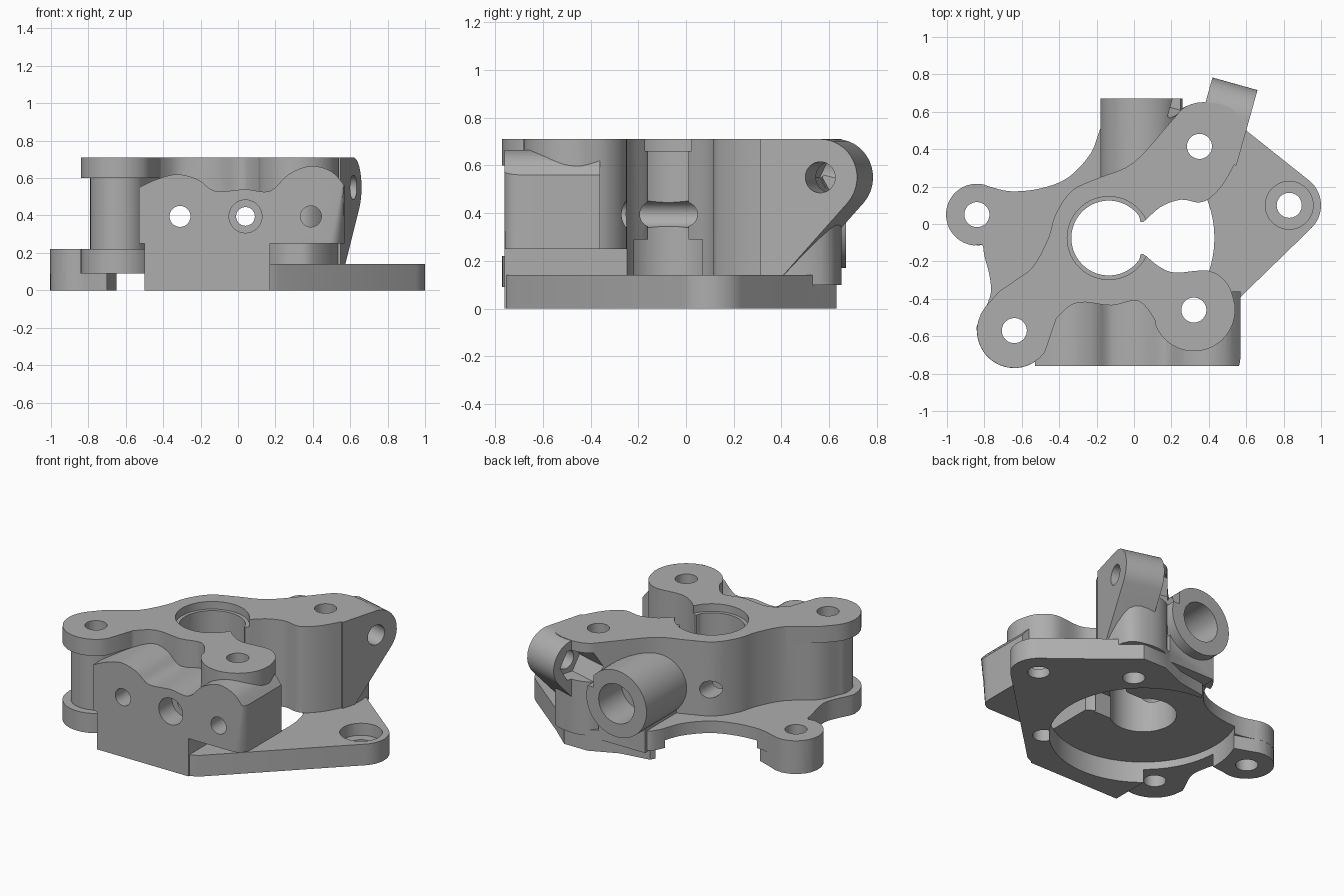
import bpy, bmesh
from math import sin, cos, pi, radians
from mathutils import Matrix

old = bpy.data.objects.get("Cube")
if old:
    bpy.data.objects.remove(old, do_unlink=True)

grey = bpy.data.materials.new("plain grey")
grey.use_nodes = True
grey.diffuse_color = (0.42, 0.42, 0.42, 1)
grey.node_tree.nodes["Principled BSDF"].inputs["Base Color"].default_value = (0.42, 0.42, 0.42, 1)


def arc(cx, cy, r, a0, a1, n=14):
    angles = [radians(a0 + (a1 - a0) * i / n) for i in range(n + 1)]
    return [(cx + r * cos(a), cy + r * sin(a)) for a in angles]


def circle(cx, cy, r, n=40):
    return arc(cx, cy, r, 0, 360 - 360 / n, n - 1)


def rect(x0, y0, x1, y1):
    return [(x0, y0), (x1, y0), (x1, y1), (x0, y1)]


def spline(pts, closed=True, steps=4):
    """Smooth curve through the points."""
    n, out = len(pts), []
    for i in range(n if closed else n - 1):
        pick = [(i + k) % n if closed else min(max(i + k, 0), n - 1) for k in (-1, 0, 1, 2)]
        a, b, c, d = (pts[j] for j in pick)
        for s in range(steps):
            t = s / steps
            out.append(tuple(0.5 * (2 * b[k] + (c[k] - a[k]) * t
                       + (2 * a[k] - 5 * b[k] + 4 * c[k] - d[k]) * t * t
                       + (3 * b[k] - a[k] - 3 * c[k] + d[k]) * t ** 3) for k in (0, 1)))
    return out if closed else out + [pts[-1]]


def prism(name, pts, lo, hi, axis="z"):
    place = {"z": lambda p, h: (p[0], p[1], h),
             "y": lambda p, h: (p[0], h, p[1]),
             "x": lambda p, h: (h, p[0], p[1])}[axis]
    bm = bmesh.new()
    low = [bm.verts.new(place(p, lo)) for p in pts]
    top = [bm.verts.new(place(p, hi)) for p in pts]
    bm.faces.new(low)
    bm.faces.new(top)
    for i in range(len(pts)):
        j = (i + 1) % len(pts)
        bm.faces.new((low[i], low[j], top[j], top[i]))
    bmesh.ops.recalc_face_normals(bm, faces=bm.faces)
    mesh = bpy.data.meshes.new(name)
    bm.to_mesh(mesh)
    bm.free()
    mesh.materials.append(grey)
    ob = bpy.data.objects.new(name, mesh)
    bpy.context.collection.objects.link(ob)
    return ob


def combine(target, tool, operation):
    mod = target.modifiers.new("shape", "BOOLEAN")
    mod.operation, mod.object, mod.solver = operation, tool, "EXACT"
    bpy.context.view_layer.objects.active = target
    bpy.ops.object.modifier_apply(modifier=mod.name)
    bpy.data.objects.remove(tool, do_unlink=True)


def add(tool):
    combine(housing, tool, "UNION")


def cut(pts, lo, hi, axis="z", matrix=None):
    tool = prism("cutter", pts, lo, hi, axis)
    tool.hide_render = True
    if matrix:
        tool.matrix_world = matrix
        bpy.context.view_layer.update()
    combine(housing, tool, "DIFFERENCE")


GEAR = (-0.135, -0.075)
BOSS = (-0.64, -0.57)
LUG = (0.32, -0.46)
LEFT_EAR = (-0.84, 0.05)
RIGHT_EAR = (0.83, 0.1)

# Main wall with the keyhole opening between its two arms
outline = ([(0.13, -0.225), (0.22, -0.26), (0.4, -0.25), (0.5, -0.32)]
           + arc(*LUG, 0.22, 10, -170)
           + [(0.02, -0.41), (-0.12, -0.435), (-0.3, -0.42), (-0.41, -0.5)]
           + arc(*BOSS, 0.15, -30, -210)
           + [(-0.71, -0.37), (-0.55, -0.24), (-0.46, -0.08), (-0.42, 0.05), (-0.33, 0.18),
              (-0.18, 0.25), (0, 0.33), (0.2, 0.55), (0.28, 0.63), (0.4, 0.65), (0.54, 0.6),
              (0.57, 0.42), (0.5, 0.25), (0.42, 0.15), (0.35, 0.115), (0.25, 0.13), (0.14, 0.09)]
           + arc(*GEAR, 0.2, 25, 335, 28))
housing = prism("housing", spline(outline), 0.1, 0.71)

# Front block with a wavy top
wave = spline([(-0.53, 0.55), (-0.43, 0.595), (-0.32, 0.62), (-0.21, 0.59), (-0.12, 0.53),
               (0.04, 0.54), (0.17, 0.53), (0.27, 0.62), (0.39, 0.665), (0.5, 0.635),
               (0.57, 0.56)], closed=False)
block = prism("front_block", wave + [(0.57, 0.25), (-0.53, 0.25)], -0.76, -0.36, "y")
bm = bmesh.new()
bm.from_mesh(block.data)
corner = [e for e in bm.edges if all(v.co.x > 0.565 and v.co.y < -0.75 for v in e.verts)]
bmesh.ops.bevel(bm, geom=corner, offset=0.08, segments=6, profile=0.5, affect="EDGES")
bm.to_mesh(block.data)
bm.free()
add(block)
cut(rect(0.17, -0.9, 0.8, -0.2), 0.05, 0.25)
add(prism("block_foot", rect(-0.5, -0.76, 0.17, -0.34), 0, 0.3))

# Motor plate with the right ear
plate = (arc(*RIGHT_EAR, 0.17, 50, -45)
         + [(0.22, -0.73), (0.15, -0.76), (-0.5, -0.76), (-0.5, -0.4), (-0.4, 0.1),
            (-0.17, 0.4), (-0.1, 0.52), (0.1, 0.55), (0.28, 0.63), (0.45, 0.63), (0.6, 0.5)])
add(prism("motor_plate", plate, 0, 0.14))

# Lower left flange, its ear and the corner boss
flange = ([(-0.4, -0.66)] + arc(*BOSS, 0.2, -30, -190)
          + [(-0.77, -0.39), (-0.77, -0.29), (-0.8, -0.17)]
          + arc(*LEFT_EAR, 0.165, -80, -295)
          + [(-0.66, 0.175), (-0.5, 0.19), (-0.35, 0.25), (-0.23, 0.38), (-0.17, 0.53),
             (-0.1, 0.58), (0.1, 0.5), (0, 0.25), (-0.3, 0.14), (-0.38, -0.1), (-0.32, -0.4)])
add(prism("left_flange", spline(flange), 0.09, 0.22))
add(prism("left_ear", arc(*LEFT_EAR, 0.165, -70, -300) + [(-0.55, 0.12), (-0.55, -0.08)], 0, 0.2))
cap = arc(*BOSS, 0.2, -35, -220) + [(-0.72, -0.36), (-0.56, -0.25), (-0.4, -0.4), (-0.42, -0.52)]
add(prism("boss_cap", cap, 0.6, 0.71))

# Rear tube and its support
add(prism("rear_tube", circle(0.04, 0.39, 0.22, 56), 0.2, 0.67, "y"))
add(prism("tube_support", rect(-0.12, 0.2, 0.22, 0.6), 0.08, 0.3))

# Tilted hinge ear
tilt = Matrix.Translation((0.54, 0.75, 0)) @ Matrix.Rotation(radians(-15.6), 4, "Z")
hinge = prism("hinge_ear", arc(-0.16, 0.55, 0.16, -42, 90)
              + [(-0.42, 0.71), (-0.42, 0.13), (-0.33, 0.13)], -0.125, 0.125, "x")
hinge.matrix_world = tilt
bpy.context.view_layer.update()
add(hinge)
cut(circle(-0.16, 0.55, 0.065), -0.3, 0.3, "x", tilt)
cut(circle(-0.16, 0.55, 0.11, 6), -0.3, -0.04, "x", tilt)

# Motor recess, gear seat and neck relief
cut(circle(*GEAR, 0.565, 72), -0.1, 0.14)
cut(circle(*GEAR, 0.222, 56), 0.66, 0.8)
cut(rect(-0.02, -0.23, 0.12, 0.07), 0.1, 0.29)

# Vertical screw holes
for x, y in (BOSS, LUG, LEFT_EAR, RIGHT_EAR, (0.35, 0.415)):
    cut(circle(x, y, 0.067), -0.1, 0.9)
cut(circle(*RIGHT_EAR, 0.128), 0.06, 0.3)

# Holes running front to back
cut(circle(-0.31, 0.395, 0.056), -0.9, 0.6, "y")
cut(circle(0.39, 0.395, 0.056), -0.9, -0.2, "y")
cut(circle(0.04, 0.395, 0.05), -0.9, 0.8, "y")
cut(circle(0.04, 0.395, 0.088), -0.9, -0.62, "y")
cut(circle(0.04, 0.39, 0.13), 0.43, 0.9, "y")

# Shading
bpy.ops.object.select_all(action="DESELECT")
housing.select_set(True)
bpy.context.view_layer.objects.active = housing
bpy.ops.object.shade_smooth_by_angle(angle=radians(32))
